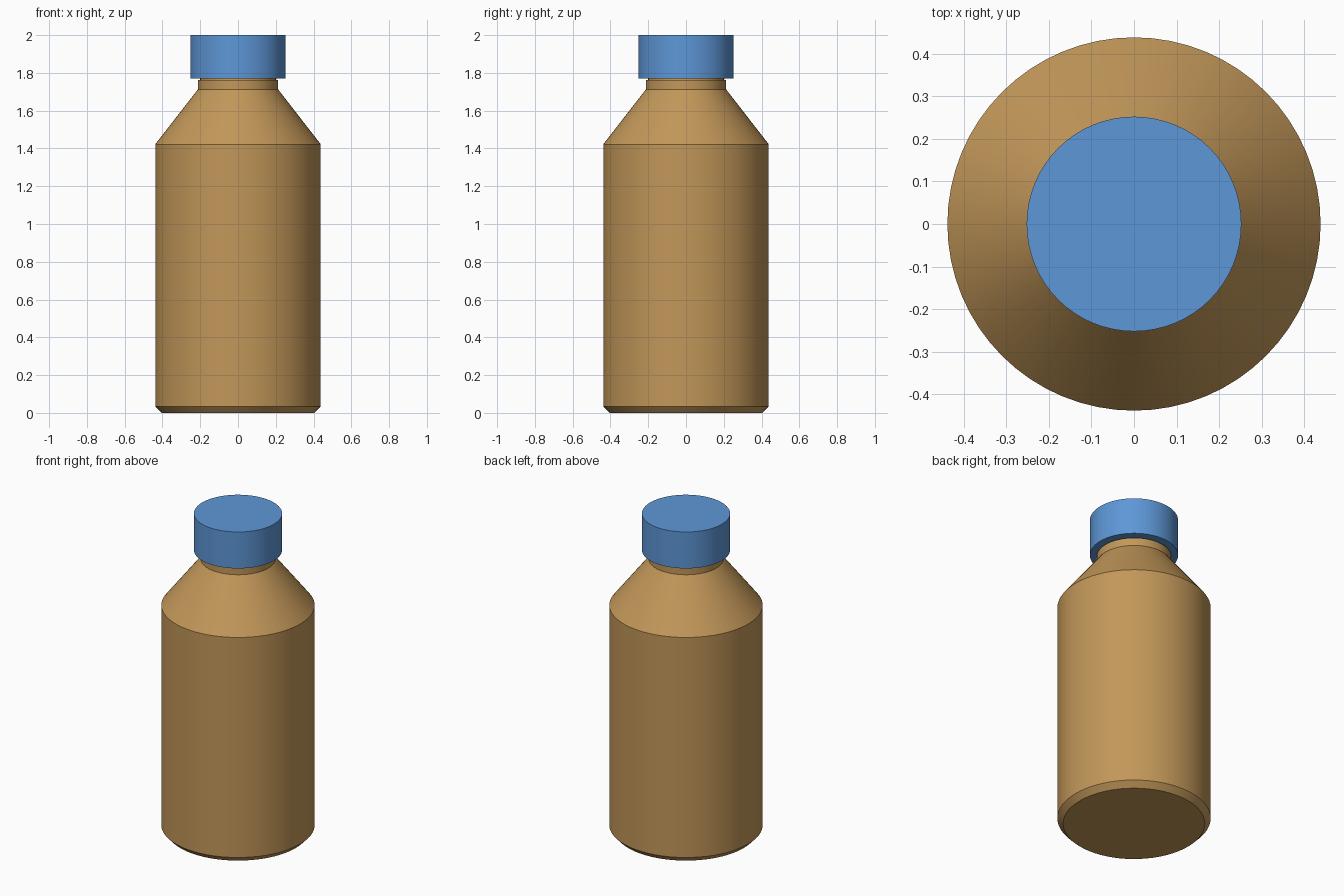
import bpy
import bmesh
import math

cube = bpy.data.objects.get("Cube")
if cube:
    bpy.data.objects.remove(cube, do_unlink=True)

SEGMENTS = 64


def material(name, color):
    mat = bpy.data.materials.new(name)
    mat.use_nodes = True
    mat.diffuse_color = color
    mat.node_tree.nodes["Principled BSDF"].inputs["Base Color"].default_value = color
    return mat


def lathe(name, profile, mat):
    """Spin a bottom-to-top (radius, height) profile and close both ends."""
    bm = bmesh.new()
    rings = []
    for radius, z in profile:
        ring = []
        for i in range(SEGMENTS):
            a = math.tau * i / SEGMENTS
            ring.append(bm.verts.new((radius * math.cos(a), radius * math.sin(a), z)))
        rings.append(ring)
    for low, high in zip(rings, rings[1:]):
        for i in range(SEGMENTS):
            j = (i + 1) % SEGMENTS
            bm.faces.new((low[i], low[j], high[j], high[i]))
    bm.faces.new(rings[0][::-1])
    bm.faces.new(rings[-1])
    mesh = bpy.data.meshes.new(name)
    bm.to_mesh(mesh)
    bm.free()
    mesh.materials.append(mat)
    obj = bpy.data.objects.new(name, mesh)
    bpy.context.collection.objects.link(obj)
    bpy.ops.object.select_all(action="DESELECT")
    obj.select_set(True)
    bpy.context.view_layer.objects.active = obj
    bpy.ops.object.shade_smooth_by_angle(angle=math.radians(30))
    return obj


amber = material("amber_tan", (0.54, 0.31, 0.10, 1))
blue = material("cap_blue", (0.11, 0.31, 0.68, 1))

# Bottle: chamfered foot, straight wall, sloping shoulder, short stepped neck
lathe("bottle_body", [(0.405, 0), (0.438, 0.035), (0.438, 1.422), (0.213, 1.712),
                      (0.213, 1.762), (0.2, 1.762), (0.2, 1.80)], amber)

# Screw cap resting just above the neck collar
lathe("bottle_cap", [(0.252, 1.77), (0.252, 2.0)], blue)
